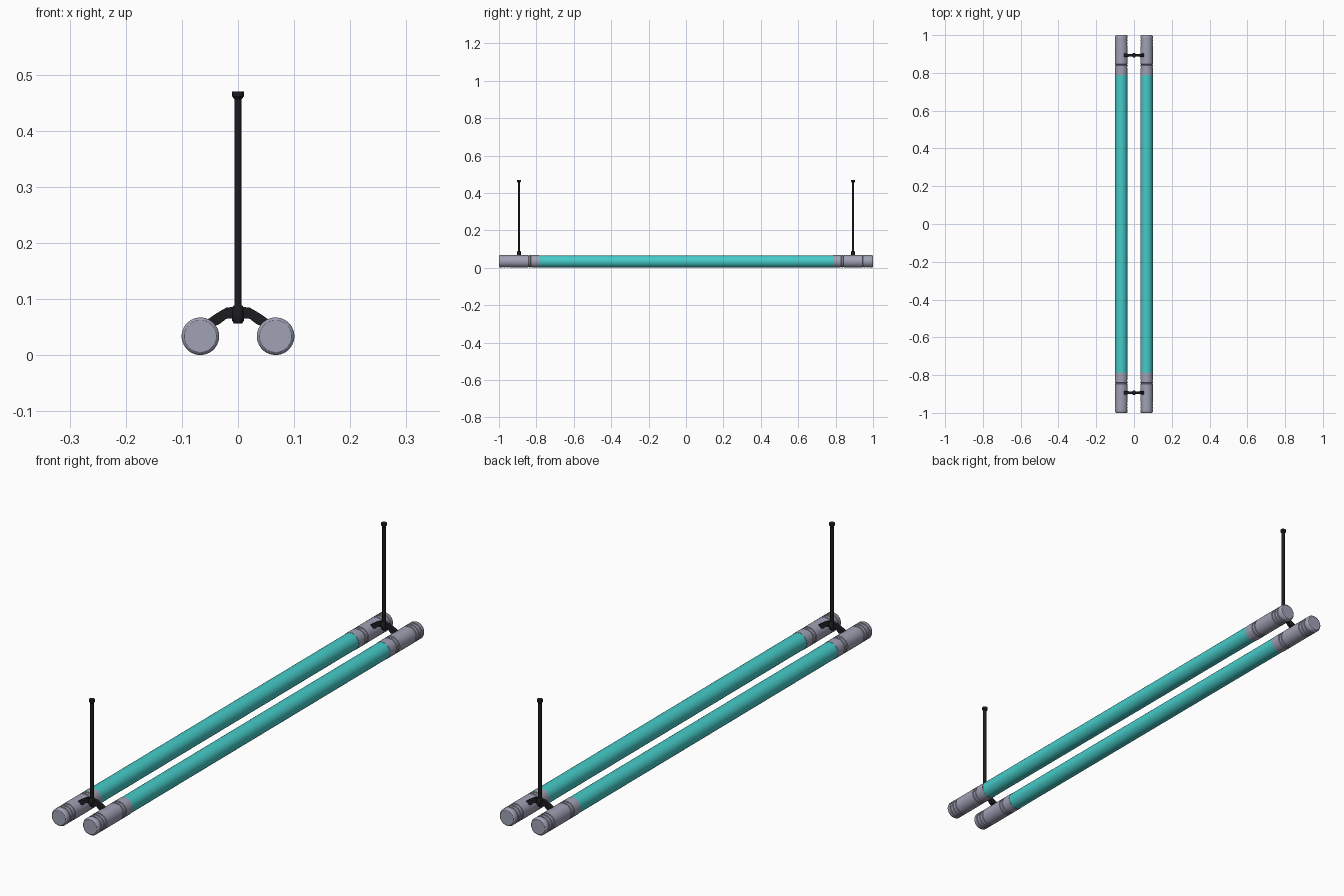
import bpy, bmesh, math
from mathutils import Vector

cube = bpy.data.objects.get("Cube")
if cube:
    bpy.data.objects.remove(cube, do_unlink=True)


def material(name, color):
    m = bpy.data.materials.new(name)
    m.use_nodes = True
    m.diffuse_color = (*color, 1)
    m.node_tree.nodes["Principled BSDF"].inputs["Base Color"].default_value = (*color, 1)
    return m


TEAL = material("turquoise", (0.06, 0.60, 0.58))
GREY = material("cool grey", (0.35, 0.36, 0.46))
BLACK = material("black", (0.012, 0.012, 0.014))


def loft(name, rings, mat, smooth=True):
    """Skin a list of equal-length point rings and cap both ends."""
    bm = bmesh.new()
    loops = [[bm.verts.new(p) for p in ring] for ring in rings]
    n = len(loops[0])
    for a, b in zip(loops, loops[1:]):
        for i in range(n):
            j = (i + 1) % n
            bm.faces.new((a[i], a[j], b[j], b[i]))
    bm.faces.new(loops[0])
    bm.faces.new(loops[-1])
    bmesh.ops.recalc_face_normals(bm, faces=bm.faces)
    mesh = bpy.data.meshes.new(name)
    bm.to_mesh(mesh)
    bm.free()
    mesh.materials.append(mat)
    ob = bpy.data.objects.new(name, mesh)
    bpy.context.collection.objects.link(ob)
    if smooth:
        bpy.ops.object.select_all(action='DESELECT')
        ob.select_set(True)
        bpy.context.view_layer.objects.active = ob
        bpy.ops.object.shade_smooth_by_angle(angle=math.radians(32))
    return ob


def lathe(name, profile, origin, axis, mat, sides=32, smooth=True):
    """Revolve (radius, distance) pairs around an axis."""
    axis = Vector(axis)
    u = Vector((1, 0, 0))
    v = axis.cross(u)
    turns = [2 * math.pi * (i + 0.5) / sides for i in range(sides)]
    rings = [[Vector(origin) + axis * d + (u * math.cos(t) + v * math.sin(t)) * r
              for t in turns] for r, d in profile]
    return loft(name, rings, mat, smooth)


TUBE_X, TUBE_Z, R = 0.067, 0.034, 0.0335
ROD_Y = 0.893

# Grooved end cap outline, from the tube outwards
cap = [(R, 0.787)]
for groove in (0.828, 0.843, 0.947, 0.963, 0.979):
    cap += [(R, groove - 0.003), (R - 0.003, groove - 0.002),
            (R - 0.003, groove + 0.002), (R, groove + 0.003)]
cap += [(R, 0.994), (R - 0.002, 0.998), (R - 0.005, 1.0)]

for sx, side in ((1, "left"), (-1, "right")):
    centre = (sx * TUBE_X, 0, TUBE_Z)
    # Long coloured tube
    lathe(side + "_tube", [(0.0325, -0.79), (0.0325, 0.79)], centre, (0, 1, 0), TEAL)
    for sy, end in ((-1, "front"), (1, "back")):
        lathe(f"{side}_{end}_end_cap", cap, centre, (0, sy, 0), GREY)
        # Bent bracket arm: x, z, half height, half depth
        path = [(0, 0.077, 0.010, 0.006), (0.021, 0.075, 0.010, 0.006),
                (0.036, 0.065, 0.009, 0.008), (0.054, 0.055, 0.007, 0.011)]
        rings = []
        for x, z, h, d in path:
            lean = 0.4 * h if x > 0.03 else 0
            rings.append([(sx * (x + k * lean), sy * ROD_Y + e * d, z + k * h)
                          for e, k in ((-1, -1), (1, -1), (1, 1), (-1, 1))])
        loft(f"{side}_{end}_bracket_arm", rings, BLACK, smooth=False)

for sy, end in ((-1, "front"), (1, "back")):
    base = (0, sy * ROD_Y, 0)
    # Hub joining the two arms
    lathe(end + "_hub", [(0.008, 0.057), (0.011, 0.062), (0.012, 0.073),
                         (0.011, 0.084), (0.008, 0.089)], base, (0, 0, 1), BLACK, 12)
    # Hanging rod and its ceiling button
    lathe(end + "_rod", [(0.0065, 0.08), (0.0065, 0.462)], base, (0, 0, 1), BLACK, 16)
    lathe(end + "_rod_top", [(0.007, 0.457), (0.0105, 0.461), (0.0105, 0.47)],
          base, (0, 0, 1), BLACK, 16)
